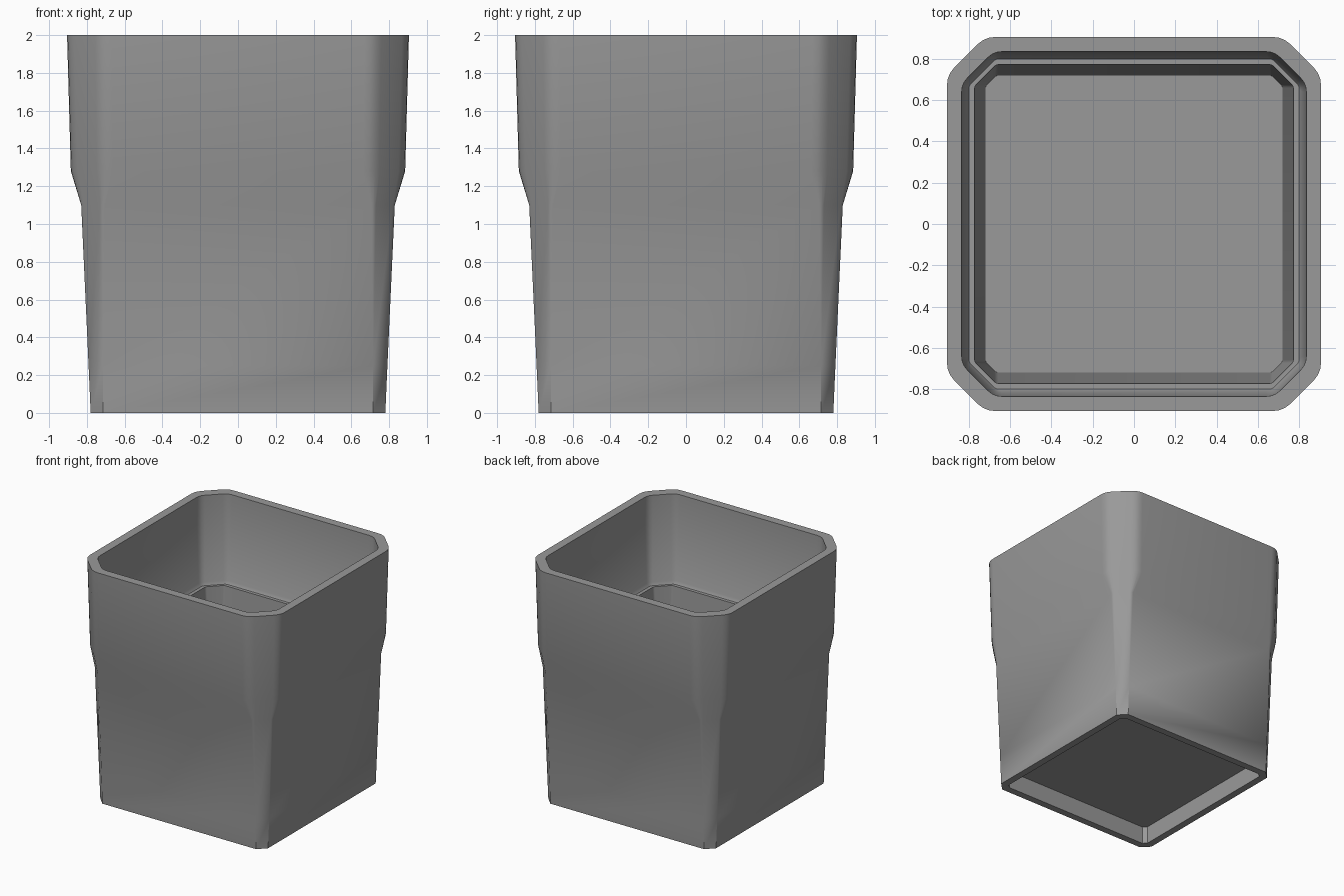
import bpy, bmesh, math
from mathutils import Vector

if "Cube" in bpy.data.objects:
    bpy.data.objects.remove(bpy.data.objects["Cube"])

SEG = 3  # segments in each softened corner


def ring(half, cut, soft, z):
    """Square with chamfered corners; each chamfer edge is softened by 'soft'."""
    pts = []
    a, b = Vector((half, half - cut)), Vector((half - cut, half))
    diag = (b - a).normalized()
    for v, d0, d1 in ((a, Vector((0, -1)), diag), (b, -diag, Vector((-1, 0)))):
        p0, p2 = v + d0 * soft, v + d1 * soft
        for i in range(SEG + 1):
            t = i / SEG
            pts.append(p0 * (1 - t) ** 2 + v * 2 * t * (1 - t) + p2 * t * t)
    out = []
    for k in range(4):
        c, s = math.cos(k * math.pi / 2), math.sin(k * math.pi / 2)
        out += [(p.x * c - p.y * s, p.x * s + p.y * c, z) for p in pts]
    return out


# half width, corner cut, corner softness, height: from under the base,
# up the outside, over the rim and down the inside to the floor
PROFILE = [
    (0.72, 0.03, 0.0, 0.15),      # underside of the floor
    (0.72, 0.03, 0.0, 0.0),       # foot, inner edge
    (0.78, 0.065, 0.0, 0.0),      # foot, outer edge
    (0.791, 0.075, 0.0, 0.25),
    (0.83, 0.11, 0.015, 1.1),     # start of the flare
    (0.885, 0.172, 0.05, 1.28),   # end of the flare
    (0.905, 0.183, 0.052, 2.0),   # rim, outer edge
    (0.834, 0.155, 0.04, 2.0),    # rim, inner edge
    (0.815, 0.145, 0.03, 1.28),
    (0.799, 0.13, 0.015, 1.255),  # ledge
    (0.771, 0.104, 0.01, 1.255),
    (0.718, 0.05, 0.01, 0.21),    # floor
]

bm = bmesh.new()
loops = [[bm.verts.new(p) for p in ring(*row)] for row in PROFILE]
for lo, hi in zip(loops, loops[1:]):
    n = len(lo)
    for i in range(n):
        j = (i + 1) % n
        bm.faces.new((lo[i], lo[j], hi[j], hi[i]))
bm.faces.new(loops[0])
bm.faces.new(loops[-1])
bmesh.ops.remove_doubles(bm, verts=bm.verts, dist=0.0005)
bmesh.ops.recalc_face_normals(bm, faces=bm.faces)

mesh = bpy.data.meshes.new("planter_pot")
bm.to_mesh(mesh)
bm.free()
pot = bpy.data.objects.new("planter_pot", mesh)
bpy.context.collection.objects.link(pot)

grey = bpy.data.materials.new("mid_grey")
grey.diffuse_color = (0.32, 0.32, 0.32, 1)
grey.use_nodes = True
grey.node_tree.nodes["Principled BSDF"].inputs["Base Color"].default_value = grey.diffuse_color
mesh.materials.append(grey)

bpy.context.view_layer.objects.active = pot
pot.select_set(True)
bpy.ops.object.shade_smooth_by_angle(angle=math.radians(30))
